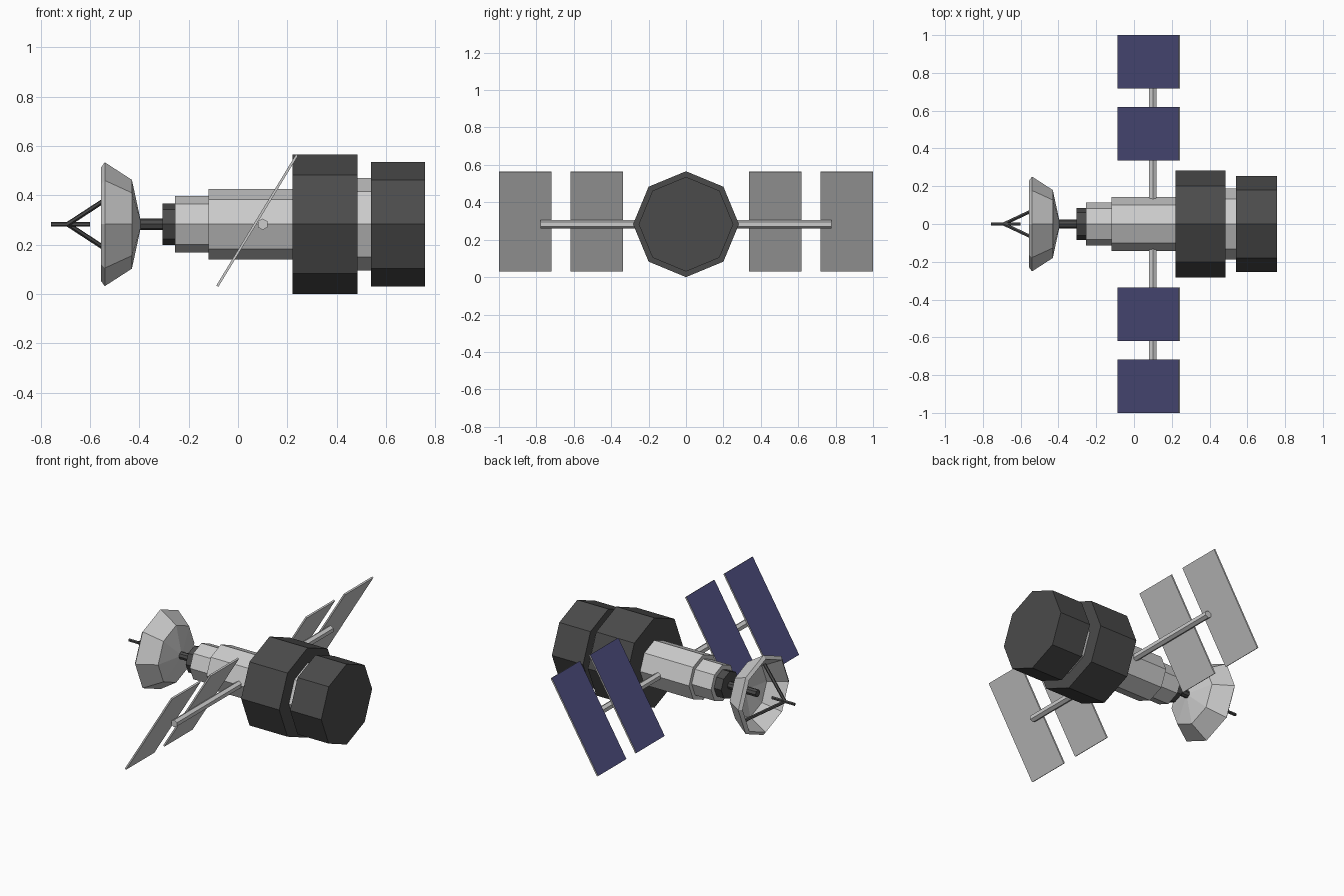
import bpy, math
from mathutils import Vector

if "Cube" in bpy.data.objects:
    bpy.data.objects.remove(bpy.data.objects["Cube"])

ZC = 0.283  # height of the main axis


def material(name, rgb):
    m = bpy.data.materials.new(name)
    m.diffuse_color = (*rgb, 1)
    m.use_nodes = True
    m.node_tree.nodes["Principled BSDF"].inputs["Base Color"].default_value = m.diffuse_color
    return m


DARK = material("dark_grey", (0.07, 0.07, 0.07))
BLUE = material("panel_blue", (0.08, 0.08, 0.22))


def add_mesh(name, verts, faces, mat=None):
    me = bpy.data.meshes.new(name)
    me.from_pydata(verts, [], faces)
    me.update()
    ob = bpy.data.objects.new(name, me)
    bpy.context.collection.objects.link(ob)
    if mat:
        me.materials.append(mat)
    return ob


def lathe(name, profile, mat=None, n=8, closed=False):
    """Spin (x, radius) points around the main axis; the ends are capped unless closed."""
    verts = [(x, r * math.cos(2 * math.pi * i / n), ZC + r * math.sin(2 * math.pi * i / n))
             for x, r in profile for i in range(n)]
    k = len(profile)
    faces = []
    for j in range(k if closed else k - 1):
        a, b = j * n, (j + 1) % k * n
        for i in range(n):
            i2 = (i + 1) % n
            faces.append((a + i, b + i, b + i2, a + i2))
    faces.append(tuple(range(n)))
    faces.append(tuple(reversed(range((k - 1) * n, k * n))))
    # profiles run towards +x, so flip to face outwards
    return add_mesh(name, verts, [f[::-1] for f in faces], mat)


def rod(name, p, q, r, n=6, mat=None):
    p, q = Vector(p), Vector(q)
    d = q - p
    bpy.ops.mesh.primitive_cylinder_add(vertices=n, radius=r, depth=d.length, location=(p + q) / 2)
    ob = bpy.context.object
    ob.name = name
    ob.rotation_euler = d.to_track_quat('Z', 'Y').to_euler()
    if mat:
        ob.data.materials.append(mat)
    return ob


# Octagonal body sections: name, x start, x end, radius, material
for name, x0, x1, r, mat in [
    ("rear_drum", 0.54, 0.757, 0.253, DARK),
    ("drum_spacer", 0.485, 0.54, 0.187, None),
    ("main_drum", 0.22, 0.485, 0.283, DARK),
    ("body_tube", -0.12, 0.22, 0.142, None),
    ("front_tube", -0.255, -0.12, 0.115, None),
    ("front_collar", -0.305, -0.255, 0.085, DARK),
    ("dish_neck", -0.50, -0.305, 0.023, DARK),
]:
    lathe(name, [(x0, r), (x1, r)], mat)

# Dish: inner surface centre -> rim -> outer surface centre, with thickness
lathe("dish", [(-0.415, 0.004), (-0.448, 0.163), (-0.555, 0.230),
               (-0.540, 0.251), (-0.430, 0.180), (-0.392, 0.004)])

# Feed antenna with its struts
rod("feed_rod", (-0.757, 0, ZC), (-0.60, 0, ZC), 0.010, mat=DARK)
for s in (1, -1):
    rod("feed_strut", (-0.69, 0, ZC), (-0.46, -0.108 * s, ZC + 0.15 * s), 0.010, mat=DARK)

# Panel booms and tilted panels, mirrored on both sides
tilt = math.atan2(0.535, 0.325)
for s in (1, -1):
    rod("panel_boom", (0.10, 0.10 * s, ZC), (0.10, 0.778 * s, ZC), 0.023)
    for y in (0.478, 0.859):
        bpy.ops.mesh.primitive_cube_add(size=1, location=(0.0775, y * s, 0.2975))
        panel = bpy.context.object
        panel.name = "solar_panel"
        panel.scale = (0.622, 0.281, 0.010)
        panel.rotation_euler = (0, -tilt, 0)
        panel.data.materials.append(None)
        panel.data.materials.append(BLUE)
        for f in panel.data.polygons:
            if f.normal.z > 0.5:  # only the upper face carries cells
                f.material_index = 1
